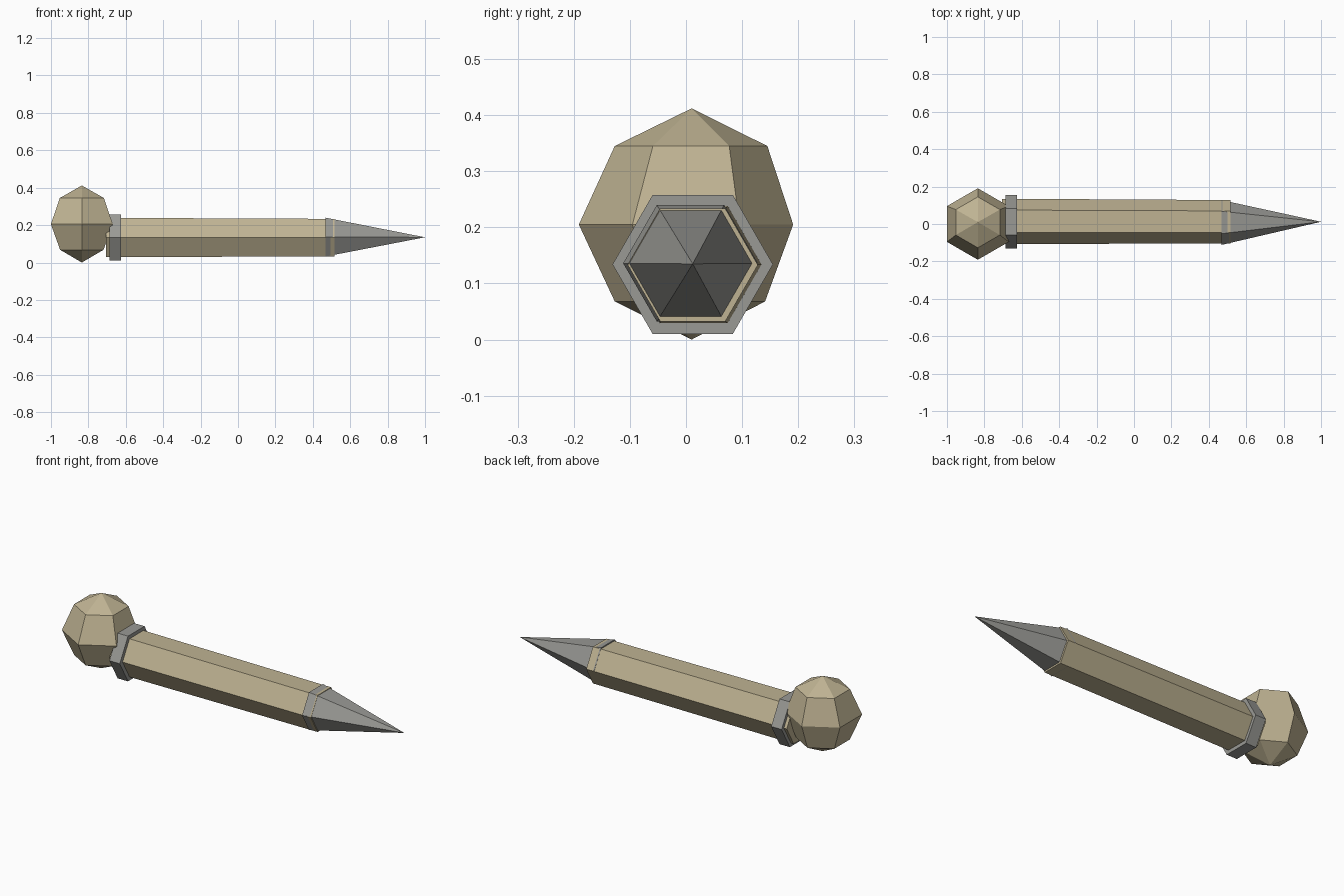
import bpy, bmesh, math
from mathutils import Vector

if "Cube" in bpy.data.objects:
    bpy.data.objects.remove(bpy.data.objects["Cube"])


def material(name, rgb):
    m = bpy.data.materials.new(name)
    m.diffuse_color = (*rgb, 1)
    m.use_nodes = True
    m.node_tree.nodes["Principled BSDF"].inputs["Base Color"].default_value = m.diffuse_color
    return m


TAN = material("tan wood", (0.52, 0.45, 0.29))
GREY = material("grey metal", (0.32, 0.32, 0.30))


def hex_loft(name, mat, axis, rings):
    """Loft six-sided rings (centre, radius) along an axis; radius 0 makes a point."""
    bm = bmesh.new()
    loops = []
    for centre, r in rings:
        c = Vector(centre)
        loop = []
        for i in range(6 if r else 1):
            a = math.radians(60 * i)
            u, v = r * math.cos(a), r * math.sin(a)
            # a corner always points along +y / -y
            off = Vector((0, u, v)) if axis == 'X' else Vector((-v, u, 0))
            loop.append(bm.verts.new(c + off))
        loops.append(loop)
    for a, b in zip(loops, loops[1:]):
        for i in range(6):
            j = (i + 1) % 6
            if len(a) == 1:
                bm.faces.new((a[0], b[j], b[i]))
            elif len(b) == 1:
                bm.faces.new((a[i], a[j], b[0]))
            else:
                bm.faces.new((a[i], a[j], b[j], b[i]))
    for loop in (loops[0], loops[-1]):
        if len(loop) == 6:
            bm.faces.new(loop)
    bmesh.ops.recalc_face_normals(bm, faces=bm.faces[:])
    me = bpy.data.meshes.new(name)
    bm.to_mesh(me)
    bm.free()
    me.materials.append(mat)
    ob = bpy.data.objects.new(name, me)
    bpy.context.collection.objects.link(ob)
    return ob


# round pommel
BX = -0.835
hex_loft("pommel", TAN, 'Z', [
    ((BX, 0.01, 0.0), 0),
    ((BX, 0.007, 0.068), 0.134),
    ((BX, 0.0, 0.205), 0.191),
    ((BX, 0.009, 0.345), 0.136),
    ((BX, 0.01, 0.412), 0)])

# long handle, slightly tapered
hex_loft("shaft", TAN, 'X', [((-0.705, 0.014, 0.134), 0.121),
                             ((0.515, 0.012, 0.133), 0.116)])

# collar between handle and pommel
hex_loft("collar", GREY, 'X', [((-0.688, 0.012, 0.134), 0.143),
                               ((-0.625, 0.012, 0.134), 0.143)])

# pointed tip, its base sleeved over the handle end
hex_loft("spike", GREY, 'X', [((0.467, 0.008, 0.136), 0.120),
                              ((1.0, 0.012, 0.135), 0)])
